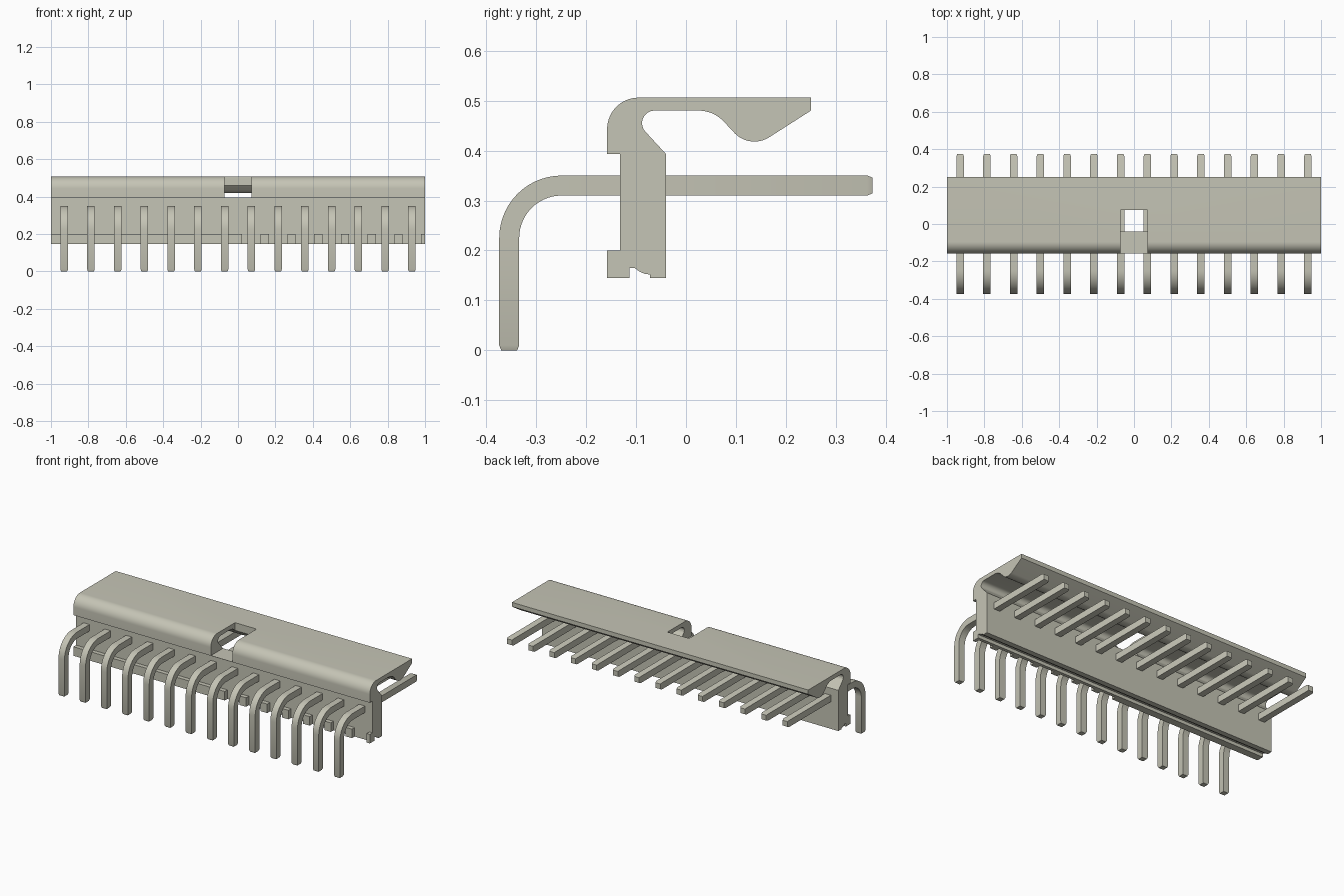
import bpy, bmesh, math
from mathutils import Vector

cube = bpy.data.objects.get("Cube")
if cube:
    bpy.data.objects.remove(cube, do_unlink=True)

mat = bpy.data.materials.new("warm_grey")
mat.use_nodes = True
COLOUR = (0.56, 0.555, 0.465, 1)
mat.diffuse_color = COLOUR
mat.node_tree.nodes["Principled BSDF"].inputs["Base Color"].default_value = COLOUR


def finish(bm, name):
    bmesh.ops.recalc_face_normals(bm, faces=bm.faces)
    mesh = bpy.data.meshes.new(name)
    bm.to_mesh(mesh)
    bm.free()
    mesh.materials.append(mat)
    obj = bpy.data.objects.new(name, mesh)
    bpy.context.collection.objects.link(obj)
    return obj


def prism(name, profile, x0, x1):
    """Extrude a (y, z) outline from x0 to x1."""
    bm = bmesh.new()
    face = bm.faces.new([bm.verts.new((x0, y, z)) for y, z in profile])
    ext = bmesh.ops.extrude_face_region(bm, geom=[face])
    verts = [g for g in ext["geom"] if isinstance(g, bmesh.types.BMVert)]
    bmesh.ops.translate(bm, verts=verts, vec=(x1 - x0, 0, 0))
    return finish(bm, name)


def box(name, x0, x1, y0, y1, z0, z1):
    return prism(name, [(y0, z0), (y1, z0), (y1, z1), (y0, z1)], x0, x1)


def arc(cy, cz, r, a0, a1, n=10):
    angles = [math.radians(a0 + (a1 - a0) * i / n) for i in range(n + 1)]
    return [(cy + r * math.cos(a), cz + r * math.sin(a)) for a in angles]


def smooth(obj):
    bpy.ops.object.select_all(action='DESELECT')
    obj.select_set(True)
    bpy.context.view_layer.objects.active = obj
    bpy.ops.object.shade_smooth_by_angle(angle=math.radians(28))


# Housing: stem with a rounded shoulder and a long latch lip
profile = (
    [(-0.132, 0.393), (-0.158, 0.393)]
    + arc(-0.095, 0.443, 0.063, 180, 90, 14)       # outer shoulder
    + [(0.25, 0.506), (0.25, 0.48)]
    + arc(0.137, 0.473, 0.055, -57, -135)          # latch bump
    + arc(0.025, 0.41, 0.07, 45, 90)               # blend under the lip
    + arc(-0.063, 0.455, 0.025, 90, 225, 14)       # inner throat
    + [(-0.04, 0.393), (-0.04, 0.145), (-0.072, 0.145), (-0.072, 0.152),
       (-0.082, 0.153), (-0.092, 0.157), (-0.103, 0.165), (-0.113, 0.165),
       (-0.113, 0.145), (-0.132, 0.145)]
)
housing = prism("housing", profile, -1, 1)

# Central notch through the shoulder and lip
cutter = box("notch_cutter", -0.073, 0.073, -0.3, 0.075, 0.3935, 0.7)
cutter.hide_render = True
cut = housing.modifiers.new("notch", 'BOOLEAN')
cut.operation = 'DIFFERENCE'
cut.solver = 'EXACT'
cut.object = cutter
bpy.context.view_layer.objects.active = housing
bpy.ops.object.modifier_apply(modifier=cut.name)
bpy.data.objects.remove(cutter, do_unlink=True)
smooth(housing)

# Foot ledge: solid on one half, separate teeth on the other
PITCH = 0.143
box("foot_ledge", -1, 0.021, -0.158, -0.132, 0.145, 0.2)
for i in range(1, 8):
    x = i * PITCH
    box(f"foot_tooth_{i}", x - 0.022, min(x + 0.022, 1), -0.158, -0.132, 0.145, 0.2)

# Bent pin: square section swept along an L path with tapered tips
H = 0.02
BEND = 0.105
bend = arc(-0.354 + BEND, 0.33 - BEND, BEND, 180, 90, 14)
path = ([(-0.354, 0, 0.8), (-0.354, 0.01, 1)] + [(y, z, 1) for y, z in bend]
        + [(0.363, 0.33, 1), (0.373, 0.33, 0.8)])
bm = bmesh.new()
rings = []
for i, (y, z, s) in enumerate(path):
    t = min(max((i - 2) / 14, 0), 1) * math.pi / 2
    out = Vector((0, -math.cos(t), math.sin(t))) * H * s
    side = Vector((H * s, 0, 0))
    c = Vector((0, y, z))
    rings.append([bm.verts.new(c + a * side + b * out)
                  for a, b in ((-1, -1), (1, -1), (1, 1), (-1, 1))])
for a, b in zip(rings, rings[1:]):
    for k in range(4):
        bm.faces.new((a[k], a[(k + 1) % 4], b[(k + 1) % 4], b[k]))
bm.faces.new(rings[0])
bm.faces.new(rings[-1])
pin = finish(bm, "pin_1")
smooth(pin)

# Row of fourteen pins
pin.location.x = -6.5 * PITCH
for i in range(1, 14):
    copy = pin.copy()
    copy.name = f"pin_{i + 1}"
    copy.location.x = (i - 6.5) * PITCH
    bpy.context.collection.objects.link(copy)
